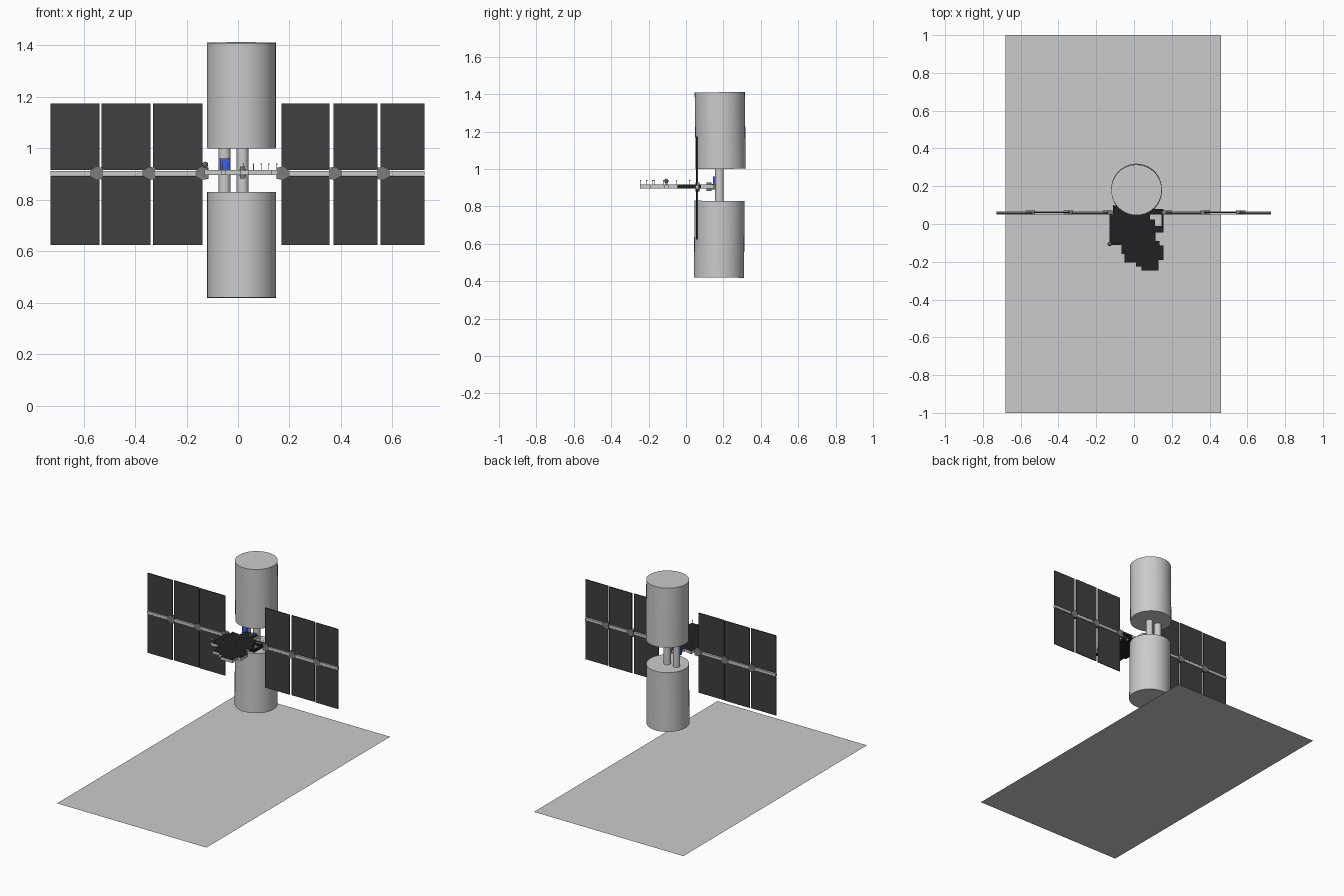
import bpy, bmesh
from math import radians

if "Cube" in bpy.data.objects:
    bpy.data.objects.remove(bpy.data.objects["Cube"])


def material(name, v):
    m = bpy.data.materials.new(name)
    m.diffuse_color = (*v, 1)
    m.use_nodes = True
    m.node_tree.nodes["Principled BSDF"].inputs["Base Color"].default_value = m.diffuse_color
    return m


DARK = material("dark_panel", (0.05, 0.05, 0.05))
BLACK = material("black_deck", (0.015, 0.015, 0.015))
JOINT = material("joint_grey", (0.2, 0.2, 0.2))
BLUE = material("blue", (0.05, 0.12, 0.8))


def finish(name, bm, mat=None):
    bmesh.ops.recalc_face_normals(bm, faces=bm.faces)
    me = bpy.data.meshes.new(name)
    bm.to_mesh(me)
    bm.free()
    ob = bpy.data.objects.new(name, me)
    bpy.context.collection.objects.link(ob)
    if mat:
        me.materials.append(mat)
    return ob


def box(name, x, y, z, mat=None):
    """Box from (min, max) pairs."""
    bm = bmesh.new()
    bmesh.ops.create_cube(bm, size=1)
    for v in bm.verts:
        v.co = [(a + b) / 2 + c * (b - a) for (a, b), c in zip((x, y, z), v.co)]
    return finish(name, bm, mat)


def cylinder(name, loc, r, h, n=32, mat=None, rot=(0, 0, 0), r2=None):
    bm = bmesh.new()
    bmesh.ops.create_cone(bm, cap_ends=True, segments=n, radius1=r,
                          radius2=r if r2 is None else r2, depth=h)
    ob = finish(name, bm, mat)
    ob.location, ob.rotation_euler = loc, rot
    return ob


# Ground sheet
bm = bmesh.new()
bm.faces.new([bm.verts.new((x, y, 0)) for x, y in
              ((-0.68, -1), (0.46, -1), (0.46, 1), (-0.68, 1))])
finish("ground_sheet", bm)

# Upper and lower tanks, joined by two posts
for name, loc, tilt in (("upper_tank", (0.013, 0.183, 1.205), 0.7),
                        ("lower_tank", (0.014, 0.178, 0.624), -0.5)):
    tank = cylinder(name, loc, 0.134, 0.41, 40, rot=(radians(tilt), 0, 0))
    bpy.ops.object.select_all(action='DESELECT')
    tank.select_set(True)
    bpy.context.view_layer.objects.active = tank
    bpy.ops.object.shade_smooth_by_angle()
cylinder("left_post", (-0.052, 0.178, 0.915), 0.023, 0.19, 20)
cylinder("right_post", (0.018, 0.178, 0.915), 0.023, 0.19, 20)
box("blue_patch", (-0.07, -0.032), (0.145, 0.16), (0.9, 0.96), BLUE)

# Solar wings: three pairs of panels a side, on a jointed boom
wings = {"left": ((-0.728, -0.538), (-0.53, -0.339), (-0.33, -0.138)),
         "right": ((0.168, 0.356), (0.37, 0.542), (0.554, 0.725))}
for side, spans in wings.items():
    for i, span in enumerate(spans):
        y = 0.057 + 0.003 * (i % 2)
        box(f"{side}_upper_panel_{i}", span, (y - 0.003, y + 0.003), (0.915, 1.173), DARK)
        box(f"{side}_lower_panel_{i}", span, (y - 0.003, y + 0.003), (0.623, 0.891), DARK)
    ends = (spans[0][0], spans[-1][1])
    box(f"{side}_boom", ends, (0.051, 0.067), (0.893, 0.911))
    s = -1 if side == "left" else 1
    for i, x in enumerate((0.135, 0.342, 0.545) if s < 0 else (0.17, 0.373, 0.56)):
        # tapered joint, wide end toward the hub
        bm = bmesh.new()
        pts = [(s * (x - 0.02), 0.88), (s * (x + 0.005), 0.878), (s * (x + 0.03), 0.893),
               (s * (x + 0.03), 0.911), (s * (x + 0.005), 0.928), (s * (x - 0.02), 0.924)]
        f = bm.faces.new([bm.verts.new((px, 0.05, pz)) for px, pz in pts])
        r = bmesh.ops.extrude_face_region(bm, geom=[f])
        for v in r["geom"]:
            if isinstance(v, bmesh.types.BMVert):
                v.co.y += 0.021
        finish(f"{side}_joint_{i}", bm, JOINT)

# Stepped instrument deck, extruded from its outline
outline = [(-0.11, 0.1), (-0.05, 0.09), (-0.05, 0.15), (0.05, 0.15), (0.05, 0.08),
           (0.085, 0.08), (0.085, -0.045), (0.115, -0.045), (0.115, -0.09), (0.135, -0.09),
           (0.135, -0.115), (0.155, -0.115), (0.155, -0.19), (0.13, -0.19), (0.13, -0.247),
           (0.04, -0.247), (0.04, -0.225), (0.01, -0.225), (0.01, -0.205), (-0.05, -0.205),
           (-0.05, -0.16), (-0.065, -0.16), (-0.065, -0.112), (-0.13, -0.112),
           (-0.13, 0.05), (-0.11, 0.05)]
bm = bmesh.new()
f = bm.faces.new([bm.verts.new((x, y, 0.896)) for x, y in outline])
r = bmesh.ops.extrude_face_region(bm, geom=[f])
for v in r["geom"]:
    if isinstance(v, bmesh.types.BMVert):
        v.co.z = 0.916
bm.normal_update()
for f in bm.faces:
    f.material_index = 1 if abs(f.normal.z) > 0.5 else 0
deck = finish("deck", bm)
deck.data.materials.append(material("edge_grey", (0.8, 0.8, 0.8)))
deck.data.materials.append(BLACK)

# Open frame beside the deck
for i, (x, y) in enumerate((((0.085, 0.11), (-0.045, 0.025)), ((0.145, 0.155), (-0.045, 0.08)),
                            ((0.11, 0.145), (-0.045, -0.01)), ((0.085, 0.145), (0.05, 0.08)))):
    box(f"frame_bar_{i}", x, y, (0.896, 0.916), BLACK)
box("wing_link", (0.1, 0.17), (0.053, 0.065), (0.896, 0.916))

# Small fittings: brackets, ball and antennas
box("front_bracket", (0.008, 0.028), (0.11, 0.135), (0.882, 0.928), JOINT)
box("rear_bracket", (0.005, 0.032), (0.13, 0.158), (0.89, 0.92), JOINT)
bm = bmesh.new()
bmesh.ops.create_icosphere(bm, subdivisions=2, radius=0.012)
finish("ball", bm, JOINT).location = (-0.128, -0.105, 0.936)
cylinder("ball_stem", (-0.124, -0.105, 0.92), 0.005, 0.02, 8)
for i, (x, y) in enumerate(((0.12, -0.243), (0.06, -0.21), (0.15, -0.18), (-0.04, -0.17),
                            (0.09, -0.12), (0.02, -0.05), (-0.06, 0.02), (0.15, 0.06))):
    cylinder(f"antenna_{i}", (x, y, 0.925), 0.0015, 0.024, 6)
    cylinder(f"antenna_tip_{i}", (x, y, 0.938), 0.003, 0.004, 6)
